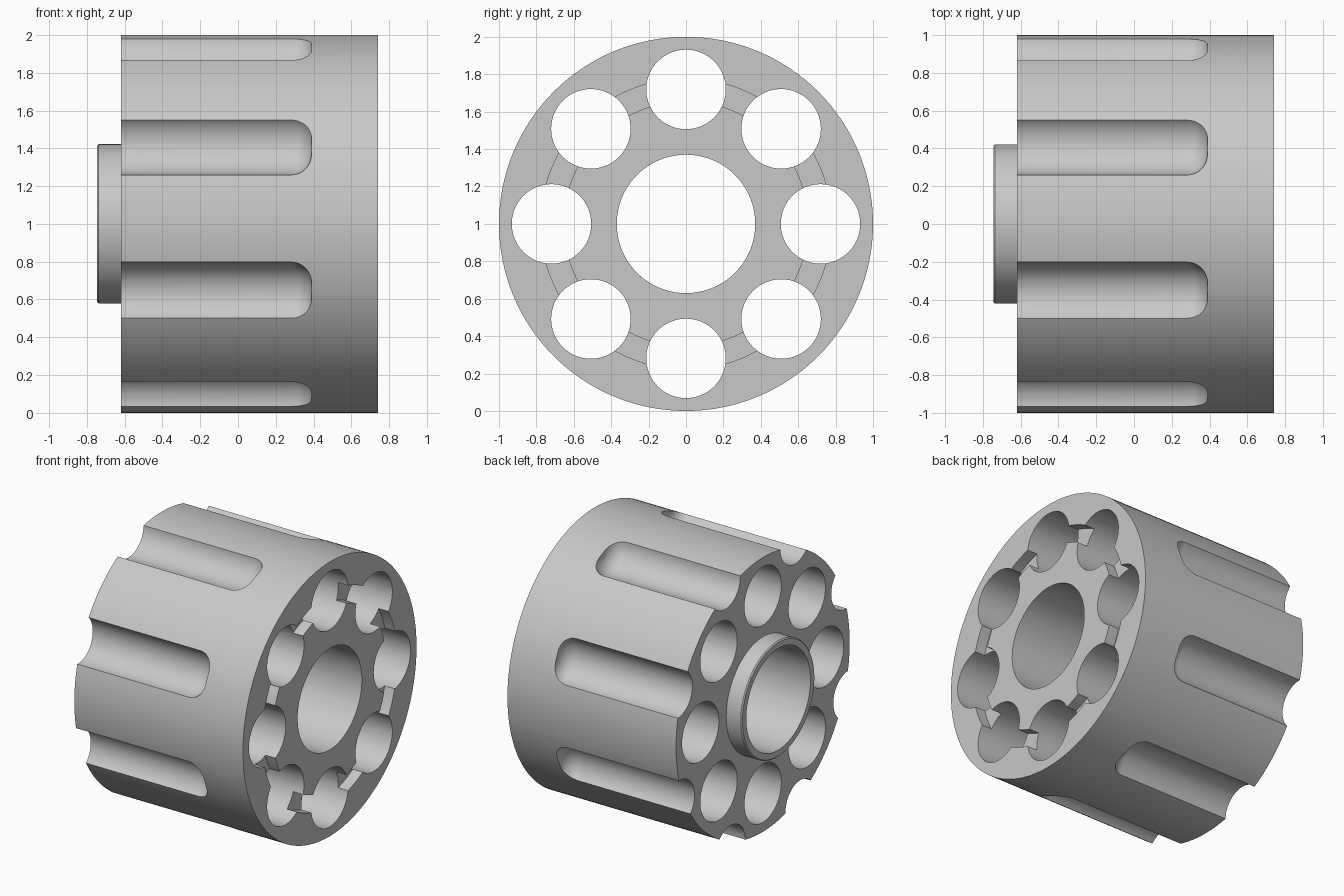
import bpy, bmesh
from math import sin, cos, pi, radians
from mathutils import Matrix

cube = bpy.data.objects.get("Cube")
if cube:
    bpy.data.objects.remove(cube, do_unlink=True)

steel = bpy.data.materials.new("grey steel")
steel.use_nodes = True
grey = (0.58, 0.58, 0.58, 1)
steel.diffuse_color = grey
steel.node_tree.nodes["Principled BSDF"].inputs["Base Color"].default_value = grey


def lathe(bm, profile, steps, offset=0.0, angle=0.0, closed=False):
    """Spin (x, radius) points about an x axis placed at a polar offset from the centre."""
    cy, cz = offset * cos(angle), 1 + offset * sin(angle)
    rings = []
    for x, r in profile:
        rings.append([bm.verts.new((x, cy + r * cos(2 * pi * i / steps),
                                    cz + r * sin(2 * pi * i / steps))) for i in range(steps)])
    pairs = list(zip(rings, rings[1:]))
    if closed:
        pairs.append((rings[-1], rings[0]))
    else:
        bm.faces.new(rings[0])
        bm.faces.new(rings[-1])
    for a, b in pairs:
        for i in range(steps):
            j = (i + 1) % steps
            bm.faces.new((a[i], a[j], b[j], b[i]))


def finish(bm, name):
    bmesh.ops.recalc_face_normals(bm, faces=bm.faces[:])
    mesh = bpy.data.meshes.new(name)
    bm.to_mesh(mesh)
    bm.free()
    mesh.materials.append(steel)
    obj = bpy.data.objects.new(name, mesh)
    bpy.context.collection.objects.link(obj)
    return obj


BACK, FRONT, BOSS = -0.62, 0.74, -0.745
BORE, BOSS_R = 0.37, 0.422

# Drum with raised rear collar and central bore
bm = bmesh.new()
lathe(bm, [(BOSS, BORE), (BOSS, BOSS_R - 0.008), (BOSS + 0.008, BOSS_R), (BACK, BOSS_R),
           (BACK, 1), (FRONT, 1), (FRONT, BORE)], 128, closed=True)
drum = finish(bm, "fluted_drum")

# Eight through holes
bm = bmesh.new()
for k in range(8):
    lathe(bm, [(-0.9, 0.2125), (0.9, 0.2125)], 64, 0.719, k * pi / 4)
holes = finish(bm, "hole_cutter")

# Shallow ring groove linking the holes on one face
bm = bmesh.new()
lathe(bm, [(FRONT - 0.08, 0.655), (FRONT - 0.08, 0.777), (0.9, 0.777), (0.9, 0.655)],
      128, closed=True)
groove = finish(bm, "groove_cutter")

# Eight outer flutes with rounded ends
R, FILLET, END = 0.172, 0.11, 0.39
flute = [(-0.9, R)] + [(END - FILLET + FILLET * sin(t * pi / 16),
                        R - FILLET + FILLET * cos(t * pi / 16)) for t in range(9)]
bm = bmesh.new()
for k in range(8):
    lathe(bm, flute, 64, 1.052, radians(20.8 + 45 * k))
flutes = finish(bm, "flute_cutter")

# Cut everything out of the drum
bpy.ops.object.select_all(action='DESELECT')
bpy.context.view_layer.objects.active = drum
drum.select_set(True)
for cutter in (holes, groove, flutes):
    cutter.hide_render = True
    mod = drum.modifiers.new(cutter.name, 'BOOLEAN')
    mod.operation = 'DIFFERENCE'
    mod.solver = 'EXACT'
    mod.object = cutter
    bpy.ops.object.modifier_apply(modifier=mod.name)
    bpy.data.objects.remove(cutter, do_unlink=True)

bpy.ops.object.shade_smooth_by_angle(angle=radians(30))
